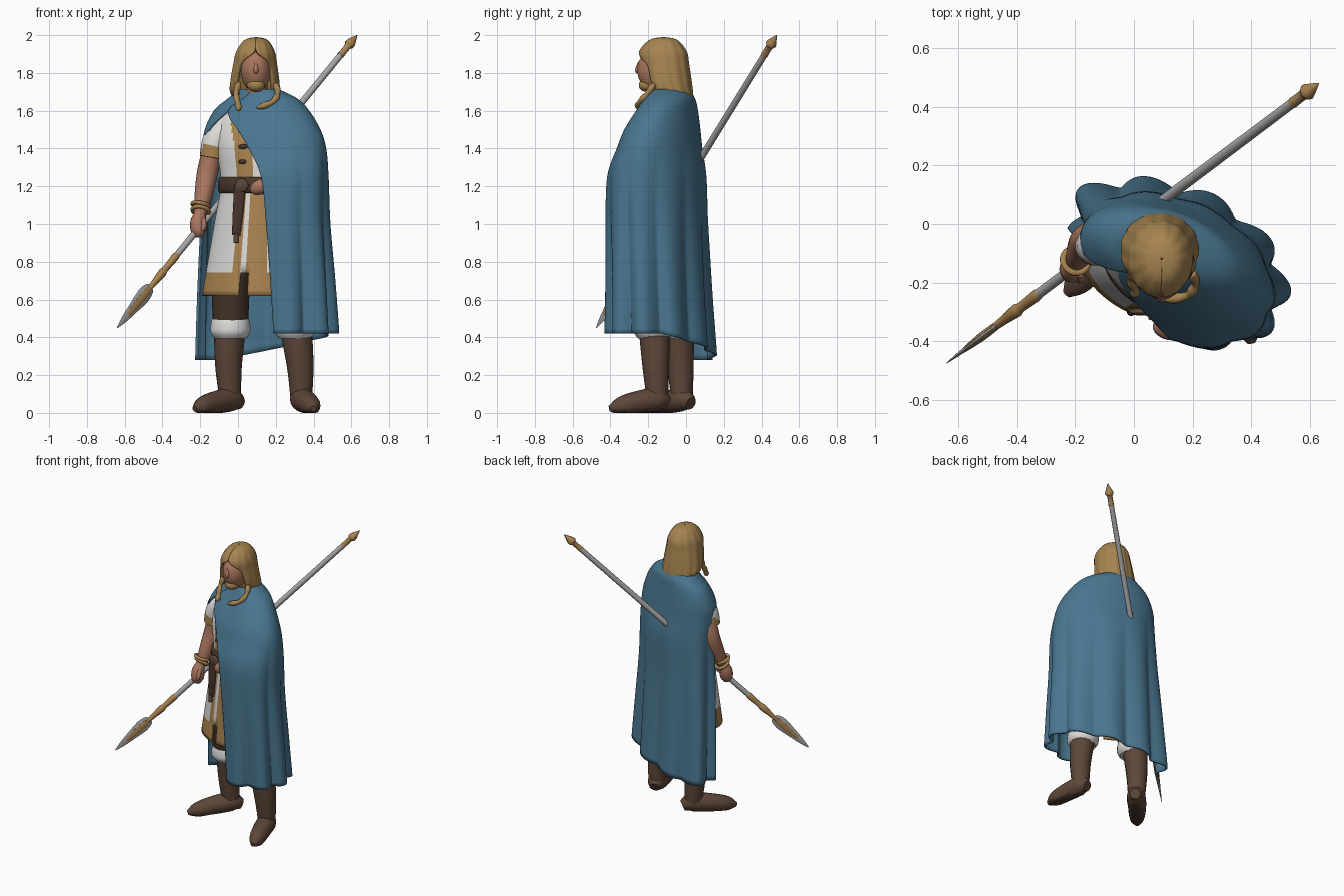
import bpy, math
from mathutils import Vector

if "Cube" in bpy.data.objects:
    bpy.data.objects.remove(bpy.data.objects["Cube"])


def material(name, *rgb):
    m = bpy.data.materials.new(name)
    m.use_nodes = True
    m.diffuse_color = (*rgb, 1)
    m.node_tree.nodes["Principled BSDF"].inputs["Base Color"].default_value = (*rgb, 1)
    return m


blue = material("cape blue", .067, .18, .275)
gold = material("golden cloth", .4, .23, .08)
hair_col = material("blond hair", .38, .23, .08)
white = material("off white cloth", .72, .71, .69)
skin = material("skin", .4, .18, .115)
leather = material("boot leather", .11, .062, .04)
dark = material("dark leather", .065, .036, .024)
steel = material("steel", .38, .38, .38)


def smooth_path(rows, steps):
    """Catmull-Rom interpolation through rows of equal length."""
    rows = [Vector(r) for r in rows]
    out = []
    for i in range(len(rows) - 1):
        a, b, c, d = rows[max(i - 1, 0)], rows[i], rows[i + 1], rows[min(i + 2, len(rows) - 1)]
        for k in range(steps):
            t = k / steps
            out.append(b + (c - a) * t / 2 + (a - b * 2.5 + c * 2 - d / 2) * t * t
                       + (b * 1.5 - a / 2 - c * 1.5 + d / 2) * t ** 3)
    return out + [rows[-1]]


def build(name, verts, faces, mats, ids, thick=0):
    me = bpy.data.meshes.new(name)
    me.from_pydata(verts, [], faces)
    for m in mats:
        me.materials.append(m)
    for p, i in zip(me.polygons, ids):
        p.material_index = i
    ob = bpy.data.objects.new(name, me)
    bpy.context.collection.objects.link(ob)
    if thick:
        mod = ob.modifiers.new("thickness", "SOLIDIFY")
        mod.thickness, mod.offset = thick, 0
    finish(ob)


def finish(ob):
    bpy.ops.object.select_all(action="DESELECT")
    ob.select_set(True)
    bpy.context.view_layer.objects.active = ob
    bpy.ops.object.shade_smooth_by_angle(angle=math.radians(50))


def sheet(name, rows, mats, rule=lambda a, z: 0, shear=-.25, warp=None, thick=.012, cols=96, steps=6):
    """Wrapped cloth. Rows: z, centre x, radius x, centre y, radius y, start and end angle."""
    grid = smooth_path(rows, steps)
    verts, faces, ids = [], [], []
    for z, cx, rx, cy, ry, start, end in grid:
        for c in range(cols + 1):
            deg = start + (end - start) * c / cols
            a = math.radians(deg)
            scale, drop = warp(deg, z) if warp else (1, 0)
            x = rx * math.cos(a) * scale
            verts.append((cx + x, cy + ry * math.sin(a) * scale + shear * x, z - drop))
    for r in range(len(grid) - 1):
        g = grid[r]
        for c in range(cols):
            i = rule(g[5] + (g[6] - g[5]) * (c + .5) / cols, (g[0] + grid[r + 1][0]) / 2)
            if i is not None:
                q = r * (cols + 1) + c
                faces.append((q, q + cols + 1, q + cols + 2, q + 1))
                ids.append(i)
    build(name, verts, faces, mats, ids, thick)


def tube(name, pts, radii, mats, rule=lambda p: 0, aspect=1, sides=16, steps=5, floor=-1):
    """Rounded limb along a path; aspect squashes the second axis."""
    path = smooth_path([(*p, r) for p, r in zip(pts, radii)], steps)
    pos = [p.xyz for p in path]
    span = (pos[-1] - pos[0]).normalized()
    ref = Vector((0, 1, 0)) if abs(span.z) > .85 else Vector((0, 0, 1))
    verts, n = [], len(path)
    for i, p in enumerate(pos):
        t = (pos[min(i + 1, n - 1)] - pos[max(i - 1, 0)]).normalized()
        u = t.cross(ref).normalized()
        v = u.cross(t)
        for k in range(sides):
            a = math.tau * k / sides
            w = p + (u * math.cos(a) + v * math.sin(a) * aspect) * path[i].w
            w.z = max(w.z, floor)
            verts.append(w)
    faces = [(r * sides + k, r * sides + (k + 1) % sides, (r + 1) * sides + (k + 1) % sides, (r + 1) * sides + k)
             for r in range(n - 1) for k in range(sides)]
    faces += [tuple(range(sides))[::-1], tuple(range((n - 1) * sides, n * sides))]
    ids = [rule(sum((verts[i] for i in f), Vector()) / len(f)) for f in faces]
    build(name, verts, faces, mats, ids)


def ball(name, loc, size, mats, rule=lambda p: 0):
    bpy.ops.mesh.primitive_uv_sphere_add(segments=32, ring_count=20, radius=1, location=loc)
    ob = bpy.context.object
    ob.name, ob.scale = name, size
    for m in mats:
        ob.data.materials.append(m)
    for p in ob.data.polygons:
        p.material_index = rule(p.center)
    finish(ob)


# Cape: closed at the shoulders, open along the front, round folds deepening to the hem
def cape_folds(deg, z):
    depth = min(max((1.45 - z) / 1.0, 0), 1)
    turn = min(max((deg - 20) / 110, 0), 1)
    fold = math.sqrt(math.cos(math.radians(5 * deg)) ** 2 + .03) - .68
    corner = .1 * math.exp(-((deg - 146) / 24) ** 2)
    return 1 + depth * (.17 * fold + corner), .14 * turn * max(0, (.9 - z) / .48)


sheet("cape", [
    (1.71, .11, .10, -.08, .09, -110, 250),
    (1.66, .13, .18, -.085, .12, -125, 236),
    (1.6, .125, .245, -.1, .145, -135, 225),
    (1.5, .13, .3, -.125, .18, -116, 200),
    (1.4, .14, .32, -.14, .205, -105, 182),
    (1.25, .145, .325, -.155, .24, -94, 175),
    (1, .145, .33, -.155, .245, -89, 175),
    (.7, .15, .345, -.145, .25, -86, 175),
    (.42, .155, .355, -.135, .26, -84, 175)], [blue], warp=cape_folds, cols=150, steps=7)


# Tunic with gold front bands, gold hem and a front slit
def tunic_colour(deg, z):
    if z > 1.2:
        lean = max(0, z - 1.42) * 110
        return int(-119 - lean < deg < -91 - lean)
    if z < .75 and -101 < deg < -91:
        return None
    return int(z < .725 or -112 < deg < -101 or -92 < deg < -65)


sheet("tunic", [
    (1.63, .1, .08, -.09, .07, -180, 180), (1.56, .1, .19, -.1, .11, -180, 180),
    (1.42, .08, .19, -.13, .14, -180, 180), (1.22, .08, .165, -.15, .13, -180, 180),
    (1, .07, .19, -.15, .145, -180, 180), (.62, .05, .235, -.15, .17, -180, 180)],
    [white, gold], tunic_colour, steps=8)
sheet("belt", [(z, .08, r, -.15, r - .035, -180, 180) for z, r in
               ((1.245, .165), (1.235, .178), (1.18, .18), (1.168, .168))], [dark], steps=2)
tube("belt_strap", [(.01, -.295, 1.21), (0, -.295, 1.06), (-.01, -.29, .94)], [.03, .028, .022], [dark], aspect=.35)
tube("belt_pendant", [(-.01, -.297, .95), (-.01, -.3, .9)], [.012, .014], [leather])
ball("buckle", (.02, -.3, 1.205), (.035, .012, .035), [leather])
for z in (1.49, 1.41, 1.33):
    tube("toggle", [(.005, -.257, z), (.03, -.262, z), (.055, -.262, z)], [.008, .013, .008], [dark], sides=8)

# Legs: trousers, pale cuff, boot shaft and foot
legs = {
    "right": [(0, -.12, .95), (-.035, -.09, .68), (-.04, -.06, .47), (-.045, -.04, .42), (-.05, -.03, .24), (-.04, -.02, .06)],
    "left": [(.2, -.14, .95), (.275, -.18, .68), (.3, -.17, .47), (.31, -.165, .42), (.33, -.16, .24), (.335, -.15, .06)]}
feet = {
    "right": [(.01, .025), (-.035, -.02), (-.12, -.11), (-.19, -.195), (-.23, -.24)],
    "left": [(.32, -.1), (.335, -.15), (.365, -.26), (.39, -.35), (.4, -.405)]}
for side, p in legs.items():
    tube(side + "_trouser", p[:3], [.11, .1, .095], [dark])
    mid = p[2]
    tube(side + "_cuff", [(mid[0], mid[1], z) for z in (.515, .49, .43, .395)], [.08, .1, .106, .085], [white])
    tube(side + "_boot_shaft", p[3:], [.083, .07, .056], [leather])
    tube(side + "_boot_foot", [(x, y, z) for (x, y), z in zip(feet[side], (.05, .07, .055, .035, .022))],
         [.035, .062, .06, .048, .015], [leather, dark], lambda c: int(c.z < .012), floor=0)

# Right arm with sleeve, bracelets and gripping hand
tube("right_sleeve", [(-.02, -.06, 1.53), (-.11, -.07, 1.455), (-.138, -.075, 1.35)], [.065, .072, .066],
     [white, gold], lambda c: int(c.z < 1.41))
tube("right_arm", [(-.13, -.06, 1.42), (-.16, -.055, 1.28), (-.185, -.1, 1.14), (-.2, -.135, 1.05)],
     [.05, .056, .046, .032], [skin])
tube("right_hand", [(-.2, -.135, 1.06), (-.21, -.15, 1.01), (-.208, -.16, .96), (-.205, -.16, .93)],
     [.03, .043, .04, .018], [skin])
tube("right_thumb", [(-.185, -.17, 1.03), (-.18, -.19, .99), (-.19, -.195, .965)], [.014, .014, .008], [skin], sides=8)
for z, tilt in ((1.1, .3), (1.07, .55)):
    bpy.ops.mesh.primitive_torus_add(location=(-.198, -.125, z), rotation=(-tilt, .2, 0), major_radius=.044,
                                     minor_radius=.011, major_segments=32, minor_segments=8)
    bpy.context.object.name = "bracelet"
    bpy.context.object.data.materials.append(gold)
    finish(bpy.context.object)

# Left arm under the cape, hand resting at the belt
tube("left_arm", [(.34, -.17, 1.48), (.38, -.2, 1.25), (.25, -.31, 1.2), (.16, -.34, 1.2)], [.06, .05, .045, .035], [skin])
tube("left_hand", [(.18, -.345, 1.2), (.13, -.355, 1.2), (.09, -.345, 1.185), (.075, -.335, 1.18)],
     [.033, .042, .034, .015], [skin])

# Head: face, nose, beard, hair and braids
tube("neck", [(.1, -.1, 1.58), (.1, -.13, 1.76)], [.065, .056], [skin])
ball("face", (.095, -.158, 1.815), (.08, .1, .115), [skin, hair_col],
     lambda c: int(c.z < -.5 and c.y < .2))
tube("nose", [(.095, -.245, 1.86), (.095, -.257, 1.815), (.095, -.248, 1.8)], [.007, .013, .008], [skin], sides=8)
ball("beard", (.095, -.205, 1.735), (.047, .045, .036), [hair_col])


def hair_flow(deg, z):
    back = max(0, math.sin(math.radians(deg)))
    return 1 + .015 * math.cos(math.radians(13 * deg)), .03 * back * max(0, (1.75 - z) / .09)


sheet("hair", [
    (1.98, .095, .002, -.12, .002, -90, 270), (1.966, .095, .055, -.12, .068, -90, 270),
    (1.91, .092, .092, -.122, .116, -86, 266), (1.85, .09, .105, -.115, .12, -48, 228),
    (1.75, .088, .12, -.1, .12, -40, 220), (1.7, .088, .12, -.078, .105, -42, 222),
    (1.668, .092, .092, -.05, .075, -40, 220)], [hair_col], shear=0, thick=.02, warp=hair_flow)
braid_r = [.013 + .005 * (i % 2) for i in range(6)] + [.006]
for name, pts in (("right_braid", [(.005, -.17, 1.75), (-.01, -.185, 1.69), (0, -.22, 1.64), (.005, -.245, 1.6)]),
                  ("left_braid", [(.2, -.17, 1.74), (.21, -.205, 1.69), (.18, -.245, 1.645), (.1, -.258, 1.615)])):
    tube(name, smooth_path(pts, 2), braid_r, [hair_col], sides=10, steps=4)

# Spear: tip low at the front, butt high at the back
tip, butt = Vector((-.64, -.475, .45)), Vector((.63, .48, 2))


def spear_part(name, stations, radii, mat, **kw):
    tube(name, [tip.lerp(butt, t) for t in stations], radii, [mat], steps=2, **kw)


spear_part("spear_shaft", (.24, .5, .96), (.017, .018, .017), steel, sides=10)
spear_part("spear_blade", (0, .03, .07, .11, .135, .14), (.001, .006, .01, .0135, .01, .006), steel, aspect=3.2, sides=4)
spear_part("blade_inlay", (.045, .09, .13), (.008, .0148, .014), gold, aspect=1.6, sides=6)
spear_part("spear_socket", (.13, .16, .19, .2, .24, .25), (.013, .017, .023, .017, .021, .017), gold, sides=10)
spear_part("spear_butt", (.93, .96, .967, .975, 1), (.019, .018, .028, .026, .002), gold, sides=8)
